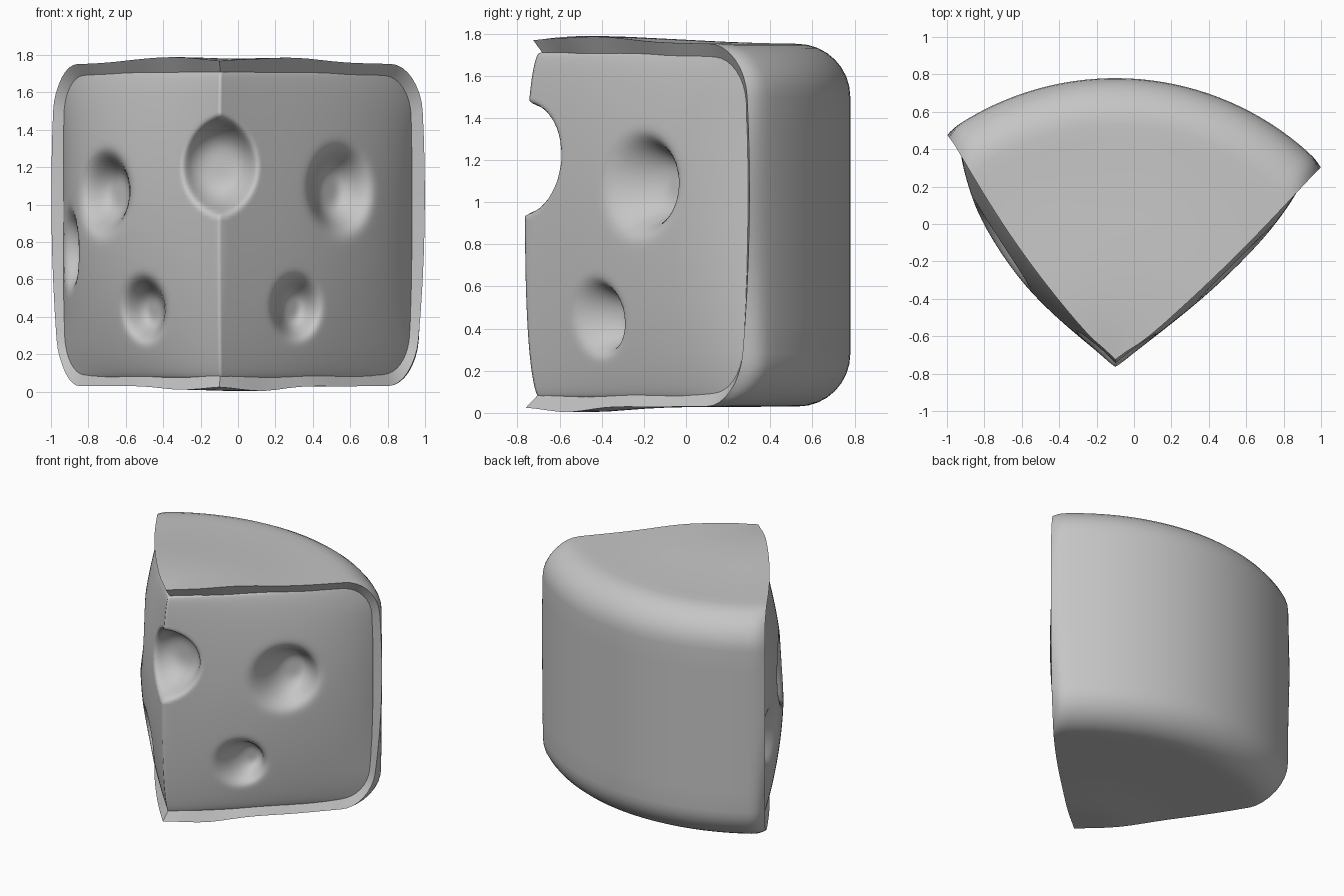
import bpy, bmesh
from math import sin, cos, tan, pi, radians, sqrt, exp
from mathutils import Vector

old = bpy.data.objects.get("Cube")
if old:
    bpy.data.objects.remove(old, do_unlink=True)

APEX = Vector((-0.1, -0.76, 0))
ANGLE = {"left": radians(44), "right": radians(126)}   # the two cut sides
HALF = (ANGLE["right"] - ANGLE["left"]) / 2
BOW = {"left": 0.025, "right": 0.045}      # outward curve of a whole side
BULGE = {"left": 0.038, "right": 0.092}    # extra swelling of the flesh
FLESH_R, FLESH_LOW, FLESH_HIGH = 1.48, 0.07, 1.71

# holes: side, distance from the tip, height, radius, vertical stretch
HOLES = [("left", 0.87, 1.08, 0.2, 1.05), ("left", 0.56, 0.45, 0.155, 1.0),
         ("right", 0.93, 1.06, 0.19, 1.05), ("right", 0.62, 0.44, 0.155, 1.0),
         ("right", 1.31, 0.76, 0.115, 1.7)]

grey = bpy.data.materials.new("light_grey")
grey.use_nodes = True
COLOR = (0.56, 0.56, 0.56, 1)
grey.diffuse_color = COLOR
grey.node_tree.nodes["Principled BSDF"].inputs["Base Color"].default_value = COLOR


def bow(side, r):
    return BOW[side] * sin(pi * min(r / 1.5, 1))


def side_point(side, r, z, d):
    """Point on a cut side, sunk inwards by d, mitred at the tip."""
    a = ANGLE[side]
    turn = 1 if side == "left" else -1
    along = Vector((cos(a), sin(a), 0))
    inward = Vector((-sin(a), cos(a), 0)) * turn
    d -= bow(side, r)
    slide = d / tan(HALF) * (1 - min(r / FLESH_R, 1))
    return APEX + along * (r + slide) + inward * d + Vector((0, 0, z))


def make_object(name, bm, sharp):
    bmesh.ops.remove_doubles(bm, verts=bm.verts, dist=0.0005)
    bmesh.ops.recalc_face_normals(bm, faces=bm.faces)
    mesh = bpy.data.meshes.new(name)
    bm.to_mesh(mesh)
    bm.free()
    ob = bpy.data.objects.new(name, mesh)
    bpy.context.collection.objects.link(ob)
    mesh.materials.append(grey)
    bpy.ops.object.select_all(action="DESELECT")
    ob.select_set(True)
    bpy.context.view_layer.objects.active = ob
    bpy.ops.object.shade_smooth_by_angle(angle=radians(sharp))


def skin(bm, rows, closed=False):
    """Join rows of points with quads."""
    grid = [[bm.verts.new(p) for p in row] for row in rows]
    for a, b in zip(grid, grid[1:]):
        n = len(a)
        for i in range(n if closed else n - 1):
            j = (i + 1) % n
            bm.faces.new((a[i], a[j], b[j], b[i]))
    return grid


# Rind: a rounded profile swept round the tip, with a lip turned in at both cuts
def profile(r_max, low, high, radius, flat=16, bend=8, side=8):
    pts = [((r_max - radius) * i / flat, low) for i in range(flat)]
    for i in range(bend + 1):
        a = pi / 2 * i / bend
        pts.append((r_max - radius + radius * sin(a), low + radius - radius * cos(a)))
    for i in range(1, side):
        pts.append((r_max, low + radius + (high - low - 2 * radius) * i / side))
    for i in range(bend + 1):
        a = pi / 2 * i / bend
        pts.append((r_max - radius + radius * cos(a), high - radius + radius * sin(a)))
    return pts + [((r_max - radius) * i / flat, high) for i in reversed(range(flat))]


def pinch(r, z):
    """Rounding of the back corners, stronger towards top and bottom."""
    return (0.012 + 0.08 * (z - 1.05) ** 2) * (r / 1.54) ** 4


def lumpy(p):
    """Slight unevenness of the top and bottom."""
    d = (p - APEX).to_2d().length
    ripple = 0.005 * sin(9 * p.x + 4 * p.y) * min(1, d * 3) * max(0, 1 - d / 1.4)
    if p.z > 1.3:
        high = (p.z - 1.3) / 0.45
        p.z += high * (ripple + 0.035 * exp(-((d - 0.4) / 0.5) ** 2))
        p.y += high * 0.035 * exp(-(d / 0.15) ** 2)
    elif p.z < 0.4:
        p.z += (0.4 - p.z) / 0.4 * (ripple - 0.025 * exp(-((d - 0.3) / 0.25) ** 2))
    return p


def lip(side):
    row = []
    for r, z in profile(1.44, 0.145, 1.66, 0.17):
        sag = 0.03 * r if z > 1.3 else 0
        row.append(side_point(side, r - 0.7 * pinch(r, z), z - sag + 0.009 * sin(11 * r), 0.075))
    return row


def slice_at(f):
    """Section of the rind a fraction f of the way from left to right."""
    row = []
    near_left, near_right = max(0, 1 - f * 3), max(0, 1 - (1 - f) * 3)
    edge = max(0, 1 - min(f, 1 - f) / 0.045) ** 2
    for r, z in profile(1.54, 0.03, 1.75, 0.25):
        a = ANGLE["left"] + 2 * HALF * f
        if r > 0:
            a += (near_right * bow("right", r) - near_left * bow("left", r)) / r
        r -= pinch(r, z) * edge
        row.append(lumpy(APEX + Vector((r * cos(a), r * sin(a), z))))
    return row


STEPS = 32
ends = [0, 0.008, 0.018, 0.032]
stops = ends + [0.05 + 0.9 * i / STEPS for i in range(STEPS + 1)] + [1 - f for f in reversed(ends)]
bm = bmesh.new()
skin(bm, [lip("left")] + [slice_at(f) for f in stops] + [lip("right")])
make_object("rind", bm, 45)


# Flesh: bulging cut sides with soft round pits, meeting at the tip
def reach(z):
    """How far the flesh runs back at a height, with rounded corners."""
    k = 0.22
    e = max(0, k - min(z - FLESH_LOW, FLESH_HIGH - z))
    return FLESH_R - k + sqrt(max(0, k * k - e * e))


def depth(side, r, z):
    t = r / reach(z)
    e = max(0, sin(pi * (z - FLESH_LOW) / (FLESH_HIGH - FLESH_LOW)))
    d = 0.046 - 0.053 * e ** 0.45 * (1 - t ** 8)
    d -= e ** 0.8 * BULGE[side] * max(0, sin(pi * min(1, t) ** 1.4))
    for s, hr, hz, size, tall in HOLES:
        if s == side:
            q = ((r - hr) ** 2 + ((z - hz) / tall) ** 2) / size ** 2
            d += 0.9 * size * exp(-(1.25 * q) ** 2)
    return d


def bitten(p):
    """Soften the front edge and scoop a rounded bite out of it."""
    q = ((p.x - APEX.x) / 0.26) ** 2 + ((p.z - 1.21) / 0.27) ** 2
    scoop = max(-0.79, -0.78 + 0.29 * (1 - q ** 1.7))
    blend = 0.06
    h = max(blend - abs(p.y - scoop), 0) / blend
    p.y = max(p.y, scoop) + h * h * blend / 4
    return p


NZ, NR, NA = 110, 80, 14
rows = []
for i in range(NZ + 1):
    f = i / NZ
    f -= 0.08 * sin(2 * pi * f)                # closer rows at top and bottom
    z = FLESH_LOW + (FLESH_HIGH - FLESH_LOW) * f
    far = reach(z)
    row = []
    for k in range(NR, -NR, -1):
        side, r = ("right" if k > 0 else "left"), far * abs(k) / NR
        row.append(bitten(side_point(side, r, z, depth(side, r, z))))
    row.append(side_point("left", far, z, depth("left", far, z)))
    for k in range(NA + 1):
        a = ANGLE["left"] + 0.1 + (2 * HALF - 0.2) * k / NA
        row.append(APEX + Vector((far * cos(a), far * sin(a), z)))
    rows.append(row)
bm = bmesh.new()
grid = skin(bm, rows, closed=True)
bm.faces.new(grid[0])
bm.faces.new(grid[-1])
make_object("flesh", bm, 120)
